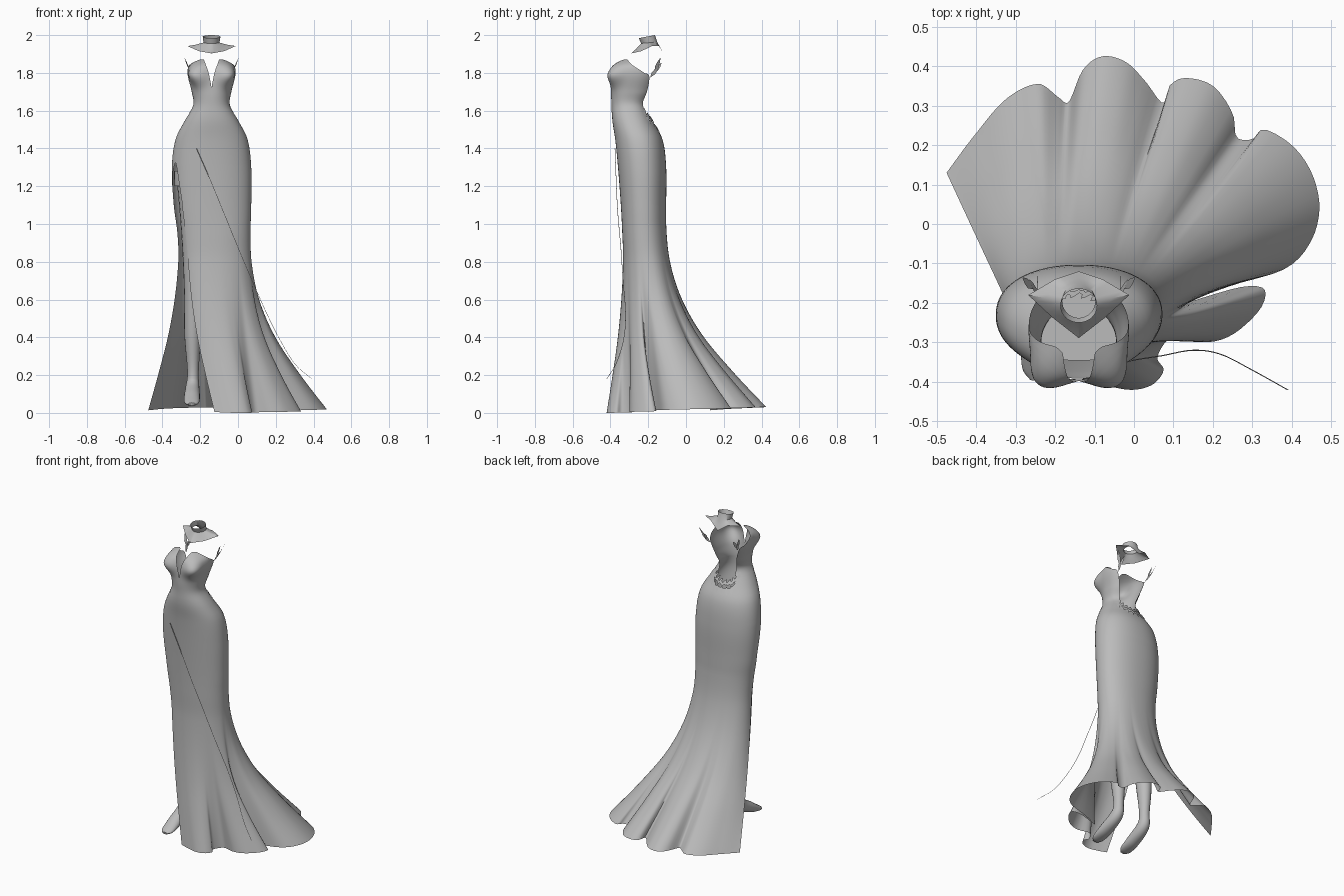
import bpy, bmesh, math
from mathutils import Vector

if "Cube" in bpy.data.objects:
    bpy.data.objects.remove(bpy.data.objects["Cube"])

fabric = bpy.data.materials.new("grey_fabric")
fabric.diffuse_color = (0.5, 0.5, 0.5, 1)
fabric.use_nodes = True
fabric.node_tree.nodes["Principled BSDF"].inputs["Base Color"].default_value = fabric.diffuse_color


def interp(table, t):
    """Smooth interpolation of rows (key, values...) sorted by key."""
    if t <= table[0][0]:
        return table[0][1:]
    if t >= table[-1][0]:
        return table[-1][1:]
    i = max(j for j in range(len(table) - 1) if table[j][0] <= t)
    a, b = table[i], table[i + 1]
    p, n = table[max(i - 1, 0)], table[min(i + 2, len(table) - 1)]
    h = b[0] - a[0]
    u = (t - a[0]) / h
    out = []
    for k in range(1, len(a)):
        m0 = (b[k] - p[k]) / (b[0] - p[0]) * h
        m1 = (n[k] - a[k]) / (n[0] - a[0]) * h
        out.append((2*u**3 - 3*u*u + 1) * a[k] + (u**3 - 2*u*u + u) * m0
                   + (3*u*u - 2*u**3) * b[k] + (u**3 - u*u) * m1)
    return out


def finish(name, bm, angle=50):
    bmesh.ops.remove_doubles(bm, verts=bm.verts, dist=0.0004)
    bmesh.ops.recalc_face_normals(bm, faces=bm.faces)
    me = bpy.data.meshes.new(name)
    bm.to_mesh(me)
    bm.free()
    ob = bpy.data.objects.new(name, me)
    bpy.context.collection.objects.link(ob)
    me.materials.append(fabric)
    bpy.ops.object.select_all(action='DESELECT')
    ob.select_set(True)
    bpy.context.view_layer.objects.active = ob
    bpy.ops.object.shade_smooth_by_angle(angle=math.radians(angle))
    return ob


def loft(name, rings, closed=False, caps=False, angle=50):
    bm = bmesh.new()
    vs = [[bm.verts.new(p) for p in r] for r in rings]
    n = len(rings[0])
    for a, b in zip(vs, vs[1:]):
        for i in range(n if closed else n - 1):
            j = (i + 1) % n
            bm.faces.new((a[i], a[j], b[j], b[i]))
    if caps:
        bm.faces.new(vs[0])
        bm.faces.new(vs[-1])
    return finish(name, bm, angle)


# Body outline: height, left, right, front, back
BODY = [(0, -.31, .06, -.33, -.105), (.8, -.31, .06, -.33, -.105),
        (.95, -.32, .065, -.337, -.105), (1.1, -.34, .07, -.345, -.105),
        (1.3, -.35, .07, -.36, -.105), (1.45, -.33, .05, -.375, -.125),
        (1.55, -.28, 0, -.39, -.18), (1.63, -.235, -.045, -.392, -.215),
        (1.7, -.243, -.037, -.395, -.18), (1.8, -.265, -.015, -.388, -.145),
        (1.88, -.25, -.03, -.37, -.15)]


def body(deg, z, grow=0.0):
    l, r, f, b = interp(BODY, z)
    t = math.radians(deg)
    c, s = (math.copysign(abs(v) ** .92, v) for v in (math.cos(t), math.sin(t)))
    return Vector(((l + r) / 2 + ((r - l) / 2 + grow) * c,
                   (f + b) / 2 + ((b - f) / 2 + grow) * s, z))


# Hem folds: angle around the body, x, y
HEM = [(-140, -.125, -.395), (-115, -.06, -.412), (-95, 0, -.42), (-80, .05, -.405),
       (-70, .075, -.37), (-60, .06, -.335), (-52, .1, -.285), (-45, .18, -.30),
       (-38, .25, -.28), (-30, .32, -.215), (-24, .33, -.165), (-18, .27, -.16),
       (-10, .13, -.2), (-3, .25, -.155), (3, .38, -.115), (10, .445, -.05),
       (18, .47, .04), (25, .45, .13), (31, .40, .20), (36, .33, .24), (41, .30, .215),
       (46, .26, .22), (51, .25, .28), (57, .20, .35), (63, .13, .37), (68, .09, .35),
       (72, .075, .305), (78, .03, .36), (86, -.02, .41), (94, -.08, .425),
       (102, -.13, .39), (109, -.165, .31), (115, -.19, .32), (122, -.24, .355),
       (135, -.32, .32), (155, -.40, .23), (185, -.475, .13)]
FLARE = [(0, 1.0), (.2, .67), (.4, .37), (.6, .16), (.8, .04), (1.0, 0), (1.2, 0)]


def soft_hem(deg):
    pts = [interp(HEM, deg + d) for d in range(-24, 25, 6)]
    return [sum(p[k] for p in pts) / len(pts) for k in (0, 1)]


def skirt_point(deg, z):
    p = body(deg, z)
    f = interp(FLARE, z)[0]
    if f > 0:
        hem, soft = interp(HEM, deg), soft_hem(deg)
        edge = min(1, (deg + 140) / 25, (185 - deg) / 25)
        g = f ** (1 + .5 * max(edge, 0))
        for k in (0, 1):
            p[k] += f * (soft[k] - p[k]) + g * (hem[k] - soft[k])
    # the hem rises gently towards the back
    p.z += .015 * (1 + math.sin(math.radians(deg))) * max(0, 1 - z)
    return p


# Skirt with a side slit and a low back
N = 200
rings = []
for i in range(71):
    z = 1.63 * (1 - i / 70)
    k = math.sqrt(min(max((1.32 - z) / .2, 0), 1))
    start, end = -155 + 15 * k, 205 - 20 * k
    ring = []
    for j in range(N + 1):
        deg = start + (end - start) * j / N
        top = 1.63 - .11 * math.exp(-((deg - 90) / 38) ** 4)
        ring.append(skirt_point(deg, min(z, top)))
    rings.append(ring)
loft("skirt", rings, angle=70)

# Strapless bodice: sweetheart neckline by angle from the front
NECKLINE = [(0, 1.72), (3, 1.77), (7, 1.815), (14, 1.848), (26, 1.868), (38, 1.872),
            (56, 1.868), (75, 1.85), (95, 1.82), (110, 1.80), (125, 1.785),
            (132, 1.74), (140, 1.66), (150, 1.60)]
rings = []
for i in range(25):
    ring = []
    for j in range(151):
        a = -150 + 300 * j / 150
        z = 1.59 + (interp(NECKLINE, abs(a))[0] - 1.59) * i / 24
        cup = math.exp(-((abs(a) - 34) / 24) ** 2 - ((z - 1.79) / .055) ** 2)
        roll = .04 * max(0, (z - 1.83) / .04) ** 2  # cup tops round inwards
        ring.append(body(a - 90, z, .002 + .044 * cup - roll))
    rings.append(ring)
loft("bodice", rings, angle=70)

# Collar: upright neck band flaring to a pointed yoke
RIM = [Vector(p) for p in ((-.012, -.18, 1.942), (-.08, -.14, 1.943), (-.14, -.12, 1.902),
                           (-.2, -.14, 1.943), (-.268, -.18, 1.942), (-.207, -.237, 1.915),
                           (-.14, -.289, 1.903), (-.073, -.237, 1.915))]
rings = [[], [], [], []]
for j in range(32):
    t = 2 * math.pi * j / 32
    c, s = math.cos(t), math.sin(t)
    q, u = divmod(j, 4)
    rim = RIM[q].lerp(RIM[(q + 1) % 8], u / 4)
    neck = Vector((-.14 + .042 * c, -.195 + .043 * s, 1.96 + .004 * s))
    rings[0].append((-.14 + .047 * c, -.207 + .043 * s, 1.992 + .008 * s))
    rings[1].append(neck)
    mid = neck.lerp(rim, .5)
    mid.z -= .002
    rings[2].append(mid)
    rings[3].append(rim)
loft("collar", rings, closed=True, angle=40)

# Legs with pointed feet: path position, x, y, z, radius across, radius deep
LEG = [(0, -.233, -.238, 1.27, .094, .1), (1, -.23, -.235, .95, .07, .08),
       (2, -.237, -.225, .65, .048, .052), (3, -.24, -.198, .42, .044, .05),
       (4, -.238, -.19, .22, .03, .032), (5, -.241, -.205, .14, .036, .038),
       (6, -.244, -.295, .085, .042, .032), (7, -.245, -.365, .055, .038, .017),
       (8, -.245, -.395, .047, .018, .007)]
for name, mirror in (("left_leg", 1), ("right_leg", -1)):
    rings = []
    for i in range(49):
        t = i / 6
        x, y, z, rx, ry = interp(LEG, t)
        y0, z0 = interp(LEG, t - .1)[1:3]
        y1, z1 = interp(LEG, t + .1)[1:3]
        d = Vector((y1 - y0, z1 - z0)).normalized()
        ring = []
        for j in range(20):
            c, s = math.cos(j * math.pi / 10), math.sin(j * math.pi / 10)
            px = x + rx * c
            ring.append((px if mirror > 0 else -.28 - px, y - ry * s * d.y, z + ry * s * d.x))
        rings.append(ring)
    loft(name, rings, closed=True, caps=True)

# Hip block joining the legs under the skirt
rings = [[body(9 * j, z, -.012) for j in range(40)] for z in (1.2, 1.24, 1.28)]
loft("hips", rings, closed=True, caps=True)

# Thin trim cord crossing the front and hanging free at the side
CORD = [(0, -.22, -.376, 1.4), (1, -.15, -.37, 1.24), (2, -.08, -.362, 1.07),
        (3, 0, -.345, .875), (4, .07, -.334, .71), (5, .15, -.32, .53),
        (6, .22, -.33, .39), (7, .30, -.37, .26), (8, .39, -.42, .18)]
path = [Vector(interp(CORD, i / 5)) for i in range(41)]
rings = [[p + Vector((.0016 * math.cos(k * 2.094), .0016 * math.sin(k * 2.094), 0))
          for k in range(3)] for p in path]
loft("trim_cord", rings, closed=True)


# Leaf appliques
def leaf(bm, base, tip, width, normal):
    base, tip = Vector(base), Vector(tip)
    side = (tip - base).cross(Vector(normal)).normalized() * width
    pts = [base, base.lerp(tip, .35) + side, base.lerp(tip, .7) + side * .7, tip,
           base.lerp(tip, .7) - side * .7, base.lerp(tip, .35) - side]
    bm.faces.new([bm.verts.new(p) for p in pts])


bm = bmesh.new()
for m in (-1, 1):  # shoulder-blade sprigs
    for base, tip in (((.098, -.19, 1.775), (.125, -.14, 1.84)),
                      ((.115, -.165, 1.81), (.143, -.135, 1.88)),
                      ((.105, -.17, 1.80), (.105, -.128, 1.855))):
        leaf(bm, (-.14 + m * base[0], *base[1:]), (-.14 + m * tip[0], *tip[1:]),
             .01, (m, .6, .6))
finish("back_sprigs", bm)

bm = bmesh.new()
for i in range(9):  # lace along the low back edge
    deg = 50 + 10 * i
    z = 1.53 + .05 * (abs(deg - 90) / 42) ** 2
    for dd, dz in ((8, .04), (-7, .03), (4, -.045)):
        leaf(bm, body(deg, z, .003), body(deg + dd, z + dz, .004), .009,
             (math.cos(math.radians(deg)), math.sin(math.radians(deg)), .5))
finish("back_lace", bm)
